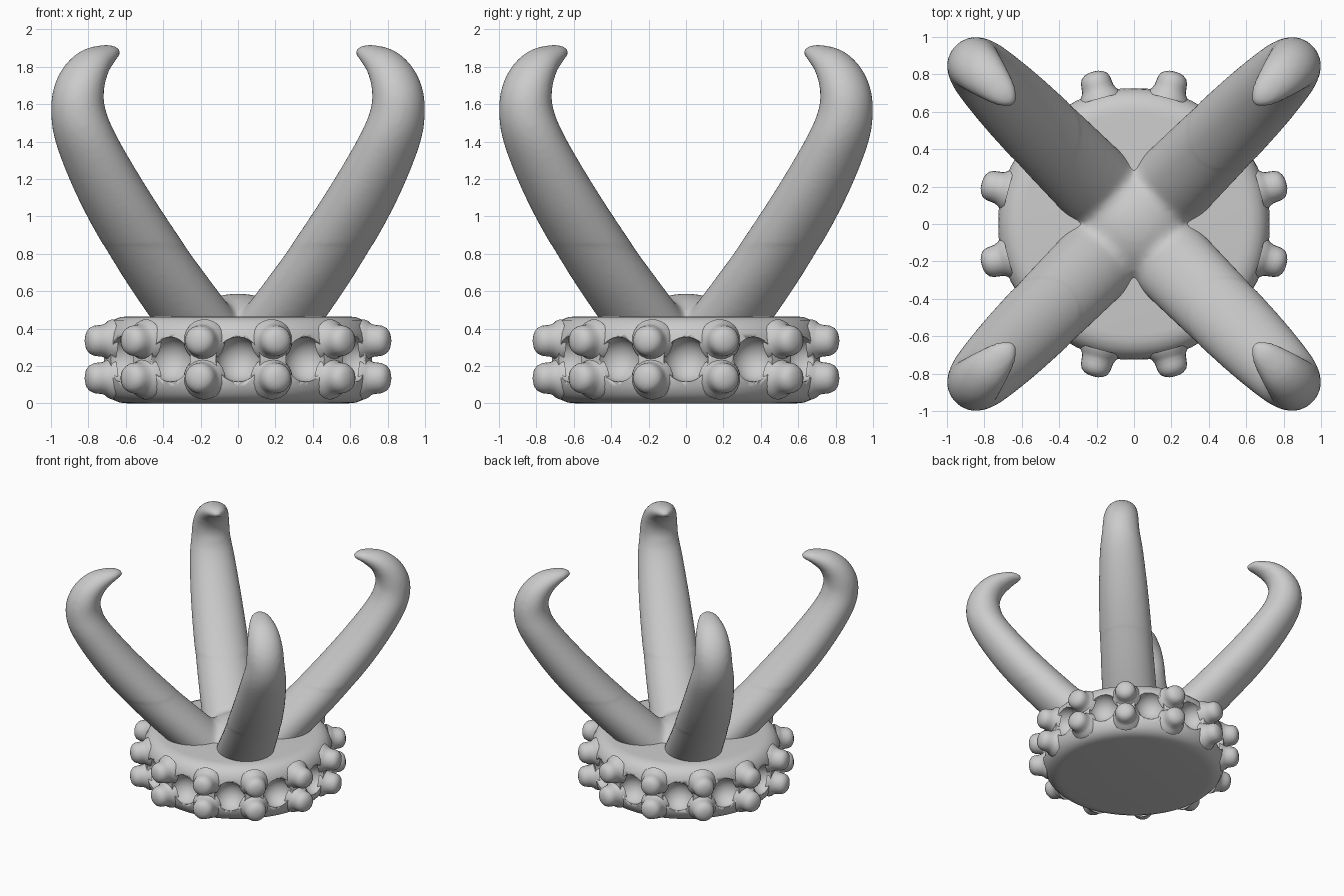
import bpy, bmesh
from math import pi, cos, sin, sqrt
from mathutils import Vector, Matrix

if "Cube" in bpy.data.objects:
    bpy.data.objects.remove(bpy.data.objects["Cube"])


def finish(bm, name, angle=40):
    bmesh.ops.recalc_face_normals(bm, faces=bm.faces)
    me = bpy.data.meshes.new(name)
    bm.to_mesh(me)
    bm.free()
    ob = bpy.data.objects.new(name, me)
    bpy.context.collection.objects.link(ob)
    smooth(ob, angle)
    return ob


def smooth(ob, angle=40):
    bpy.ops.object.select_all(action='DESELECT')
    ob.select_set(True)
    bpy.context.view_layer.objects.active = ob
    bpy.ops.object.shade_smooth_by_angle(angle=angle * pi / 180)


def catmull(rows, n=6):
    pts = [Vector(r) for r in rows]
    pts = [pts[0] * 2 - pts[1]] + pts + [pts[-1] * 2 - pts[-2]]
    out = []
    for a, b, c, d in zip(pts, pts[1:], pts[2:], pts[3:]):
        for k in range(n):
            t = k / n
            out.append(0.5 * (2 * b + (c - a) * t + (2 * a - 5 * b + 4 * c - d) * t * t
                              + (3 * b - a - 3 * c + d) * t ** 3))
    return out + [pts[-2]]


def skin(bm, rings):
    loops = [[bm.verts.new(p) for p in ring] for ring in rings]
    for a, b in zip(loops, loops[1:]):
        for i in range(len(a)):
            j = (i + 1) % len(a)
            bm.faces.new((a[i], a[j], b[j], b[i]))
    bm.faces.new(loops[0])
    bm.faces.new(loops[-1])


def lathe(bm, profile, seg, mat=Matrix()):
    skin(bm, [[mat @ Vector((r * cos(2 * pi * i / seg), r * sin(2 * pi * i / seg), z))
               for i in range(seg)] for r, z in profile])


# Round base with softened rims
bm = bmesh.new()
lathe(bm, [(.59, 0), (.63, .004), (.67, .02), (.70, .05), (.72, .09), (.727, .13),
           (.727, .335), (.72, .375), (.70, .415), (.67, .445), (.63, .461), (.59, .465)], 120)
base = finish(bm, "base_disc")

# Twelve bowl-shaped dents around the rim
bm = bmesh.new()
for k in range(12):
    m = Matrix.Rotation(k * pi / 6, 4, 'Z') @ Matrix.Translation((.73, 0, .235))
    bmesh.ops.create_uvsphere(bm, u_segments=32, v_segments=20, radius=.12, matrix=m)
cutter = finish(bm, "dent_cutter")
cutter.hide_render = True
cutter.hide_set(True)
mod = base.modifiers.new("dents", 'BOOLEAN')
mod.operation = 'DIFFERENCE'
mod.solver = 'EXACT'
mod.object = cutter

# Two rows of flared knobs between the dents
knob = [(.115, .695), (.108, .714), (.094, .73), (.086, .75), (.083, .775), (.080, .797),
        (.070, .818), (.052, .833), (.028, .841), (.006, .843)]
bm = bmesh.new()
for k in range(12):
    for z in (.135, .335):
        m = (Matrix.Rotation(pi / 12 + k * pi / 6, 4, 'Z') @ Matrix.Translation((0, 0, z))
             @ Matrix.Rotation(pi / 2, 4, 'Y'))
        lathe(bm, knob, 24, m)
finish(bm, "rim_knobs", 60)

# Four curved claws on the diagonals: x, z, half width, half thickness
path = catmull([(.10, .28, .23, .17), (.23, .45, .225, .172), (.45, .76, .215, .168),
                (.66, 1.10, .20, .16), (.81, 1.40, .175, .145), (.855, 1.57, .15, .14),
                (.843, 1.70, .14, .122), (.788, 1.805, .12, .092), (.71, 1.864, .085, .055),
                (.665, 1.876, .052, .032), (.64, 1.873, .02, .012)])
bm = bmesh.new()
for q in range(4):
    rot = Matrix.Rotation(pi / 4 + q * pi / 2, 3, 'Z')
    rings = []
    for i, (x, z, w, h) in enumerate(path):
        a, b = path[max(i - 1, 0)], path[min(i + 1, len(path) - 1)]
        t = Vector(((b.x - a.x) * sqrt(2), 0, b.y - a.y)).normalized()
        n = Vector((-t.z, 0, t.x))
        c = Vector((x * sqrt(2), 0, z))
        rings.append([rot @ (c + n * h * cos(s * pi / 16) + Vector((0, w * sin(s * pi / 16), 0)))
                      for s in range(32)])
    skin(bm, rings)
# Central mound joining the claws
bmesh.ops.create_uvsphere(bm, u_segments=32, v_segments=16, radius=1,
                          matrix=Matrix.Translation((0, 0, .36)) @ Matrix.Diagonal((.30, .30, .23, 1)))
claws = finish(bm, "claws")
mod = claws.modifiers.new("fuse", 'REMESH')
mod.mode = 'VOXEL'
mod.voxel_size = .016
dg = bpy.context.evaluated_depsgraph_get()
bm = bmesh.new()
bm.from_mesh(bpy.data.meshes.new_from_object(claws.evaluated_get(dg)))
claws.modifiers.clear()
# Blend the joint strongly, the claws only lightly
for count, top in ((3, 9), (16, .85)):
    for _ in range(count):
        bmesh.ops.smooth_vert(bm, verts=[v for v in bm.verts if v.co.z < top], factor=.5,
                              use_axis_x=True, use_axis_y=True, use_axis_z=True)
bm.to_mesh(claws.data)
bm.free()
smooth(claws, 60)
